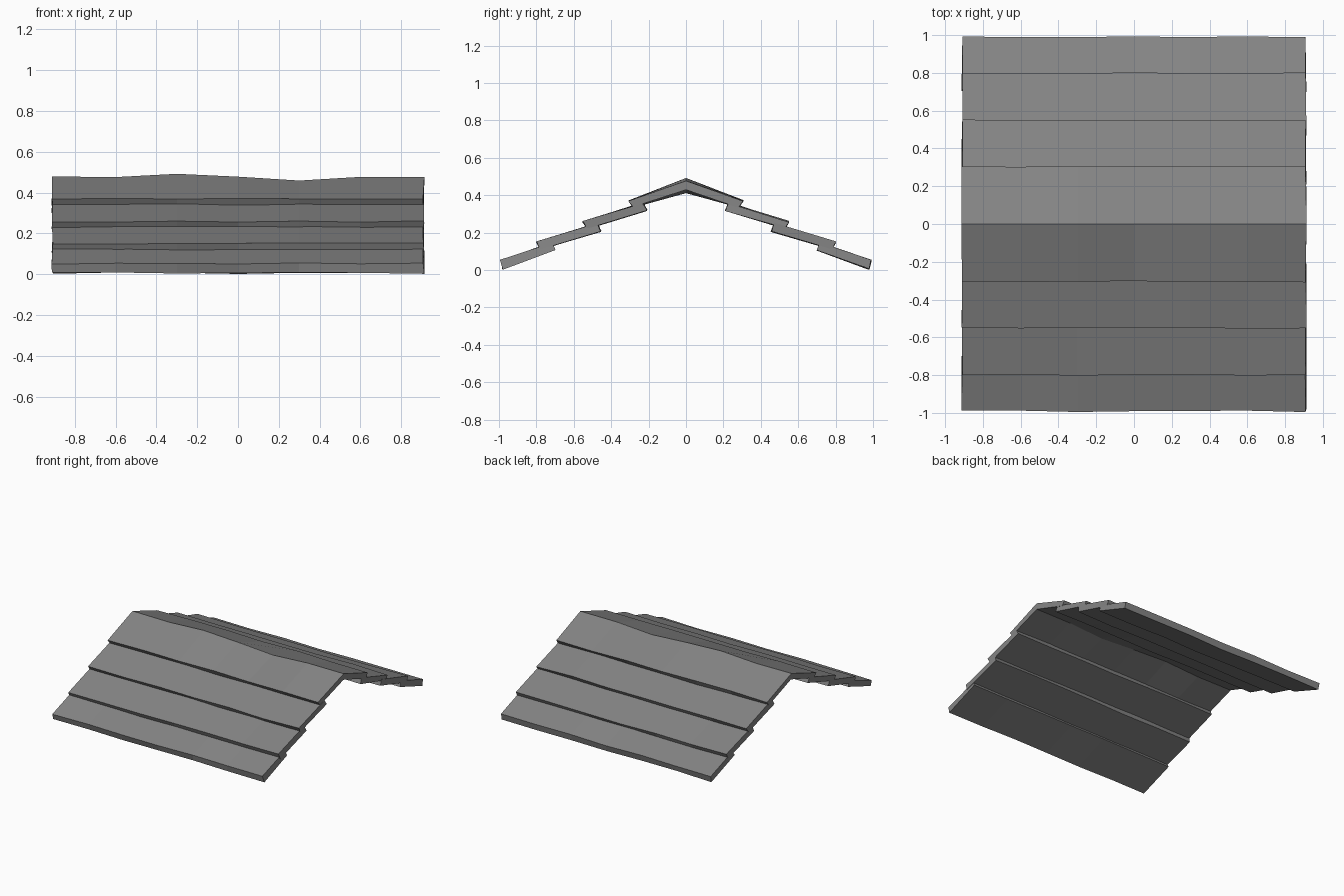
import bpy, bmesh, random

if "Cube" in bpy.data.objects:
    bpy.data.objects.remove(bpy.data.objects["Cube"])

random.seed(4)

slate = bpy.data.materials.new("slate")
slate.diffuse_color = (.235, .235, .235, 1)
slate.use_nodes = True
slate.node_tree.nodes["Principled BSDF"].inputs["Base Color"].default_value = slate.diffuse_color

# Stations along the length, with the sagging ridge line
stations = [-.91, -.6, -.3, 0, .3, .6, .91]
ridge_sag = [.003, 0, .016, .002, -.017, .001, .001]


def board(name, profile, cap_quads):
    """Extrude a (y, z) outline along x with slight hand-cut unevenness."""
    bm = bmesh.new()
    rings = []
    for x, sag in zip(stations, ridge_sag):
        ring = []
        for y, z in profile:
            dx = random.uniform(-.004, .004) if abs(x) > .9 else 0
            dy = random.uniform(-.004, .004) if y else 0
            dz = random.uniform(-.004, .004) if y else sag
            ring.append(bm.verts.new((x + dx, y + dy, max(z + dz, 0))))
        rings.append(ring)
    n = len(profile)
    for a, b in zip(rings, rings[1:]):
        for i in range(n):
            j = (i + 1) % n
            bm.faces.new((a[i], a[j], b[j], b[i]))
    for ring in (rings[0], rings[-1]):
        for quad in cap_quads:
            bm.faces.new([ring[i] for i in quad])
    bmesh.ops.recalc_face_normals(bm, faces=bm.faces)
    mesh = bpy.data.meshes.new(name)
    bm.to_mesh(mesh)
    bm.free()
    mesh.materials.append(slate)
    bpy.context.collection.objects.link(bpy.data.objects.new(name, mesh))


# Folded ridge board
board("ridge_board",
      [(0, .476), (.305, .371), (.283, .334), (0, .428), (-.283, .334), (-.305, .371)],
      [(0, 1, 2, 3), (0, 3, 4, 5)])

# Lower boards, each tucked under the one above:
# top outer edge, bottom outer edge, bottom inner edge, top inner edge
rows = [
    [(.552, .259), (.53, .222), (.21, .319), (.228, .360)],
    [(.80, .149), (.78, .110), (.455, .207), (.473, .250)],
    [(.992, .052), (.98, .005), (.70, .107), (.718, .145)],
]
for i, row in enumerate(rows, 1):
    for side, s in (("back", 1), ("front", -1)):
        board(f"{side}_board_{i}", [(s * y, z) for y, z in row], [(0, 1, 2, 3)])
